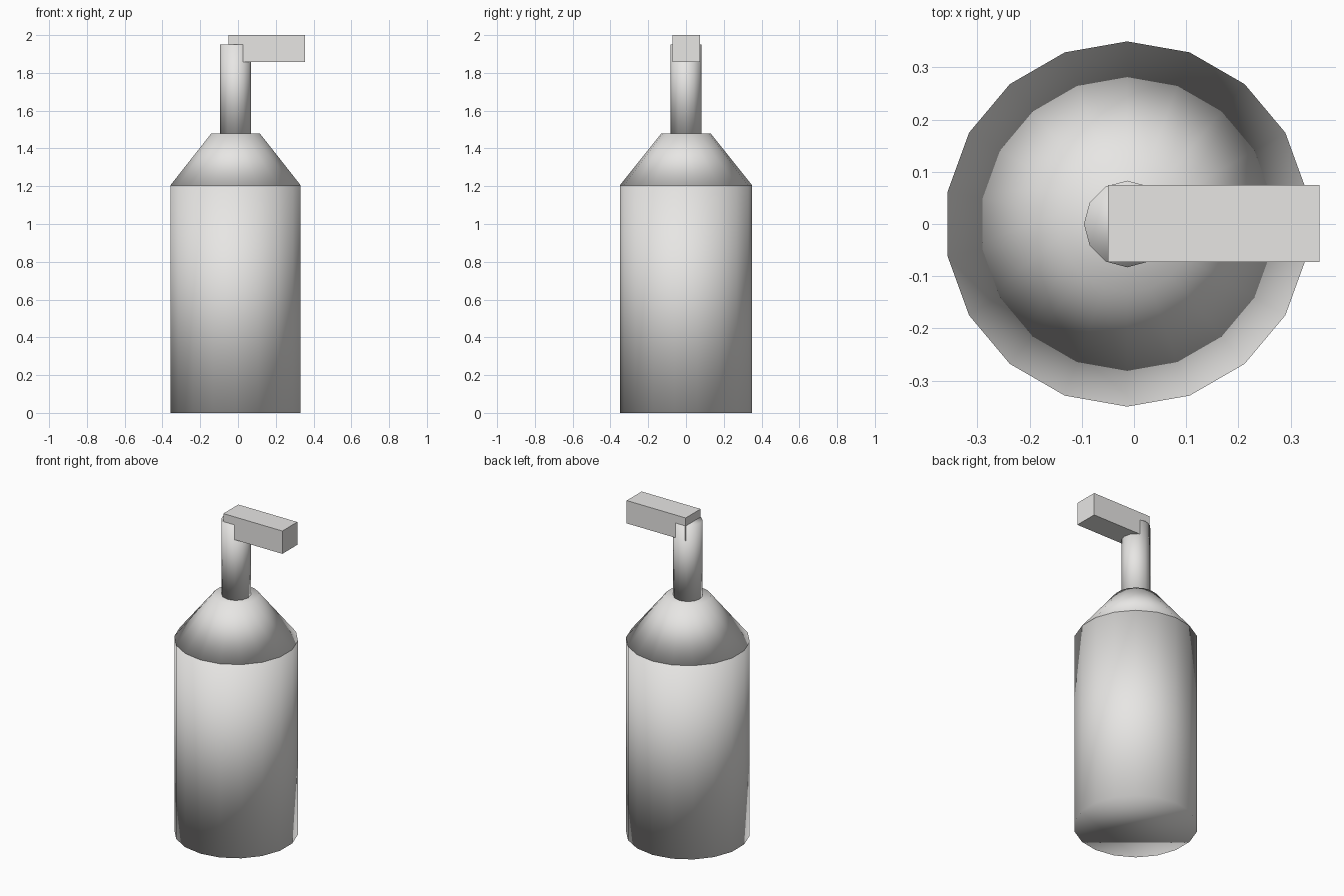
import bpy

cube = bpy.data.objects.get("Cube")
if cube:
    bpy.data.objects.remove(cube, do_unlink=True)

# One pale grey for the whole dispenser
grey = bpy.data.materials.new("pale_grey")
grey.use_nodes = True
colour = (0.8, 0.79, 0.775, 1)
grey.diffuse_color = colour
grey.node_tree.nodes["Principled BSDF"].inputs["Base Color"].default_value = colour

AXIS_X = -0.013  # bottle axis, offset to balance the spout


def turned_part(name, sides, r_low, r_high, z_low, z_high):
    """Capped round part, smooth shaded across its caps."""
    bpy.ops.mesh.primitive_cone_add(
        vertices=sides, radius1=r_low, radius2=r_high, depth=z_high - z_low,
        location=(AXIS_X, 0, (z_low + z_high) / 2))
    part = bpy.context.object
    part.name = name
    part.data.materials.append(grey)
    bpy.ops.object.shade_smooth()
    return part


# Bottle, shoulder and pump stem
turned_part("bottle_body", 18, 0.35, 0.35, 0, 1.205)
turned_part("bottle_shoulder", 18, 0.35, 0.13, 1.205, 1.48)
turned_part("pump_stem", 12, 0.083, 0.083, 1.48, 1.95)

# Flat-faced spout block
bpy.ops.mesh.primitive_cube_add(size=1, location=(0.153, 0.001, 1.929))
spout = bpy.context.object
spout.name = "spout"
spout.scale = (0.406, 0.147, 0.142)
bpy.ops.object.transform_apply(location=False, rotation=False, scale=True)
spout.data.materials.append(grey)
